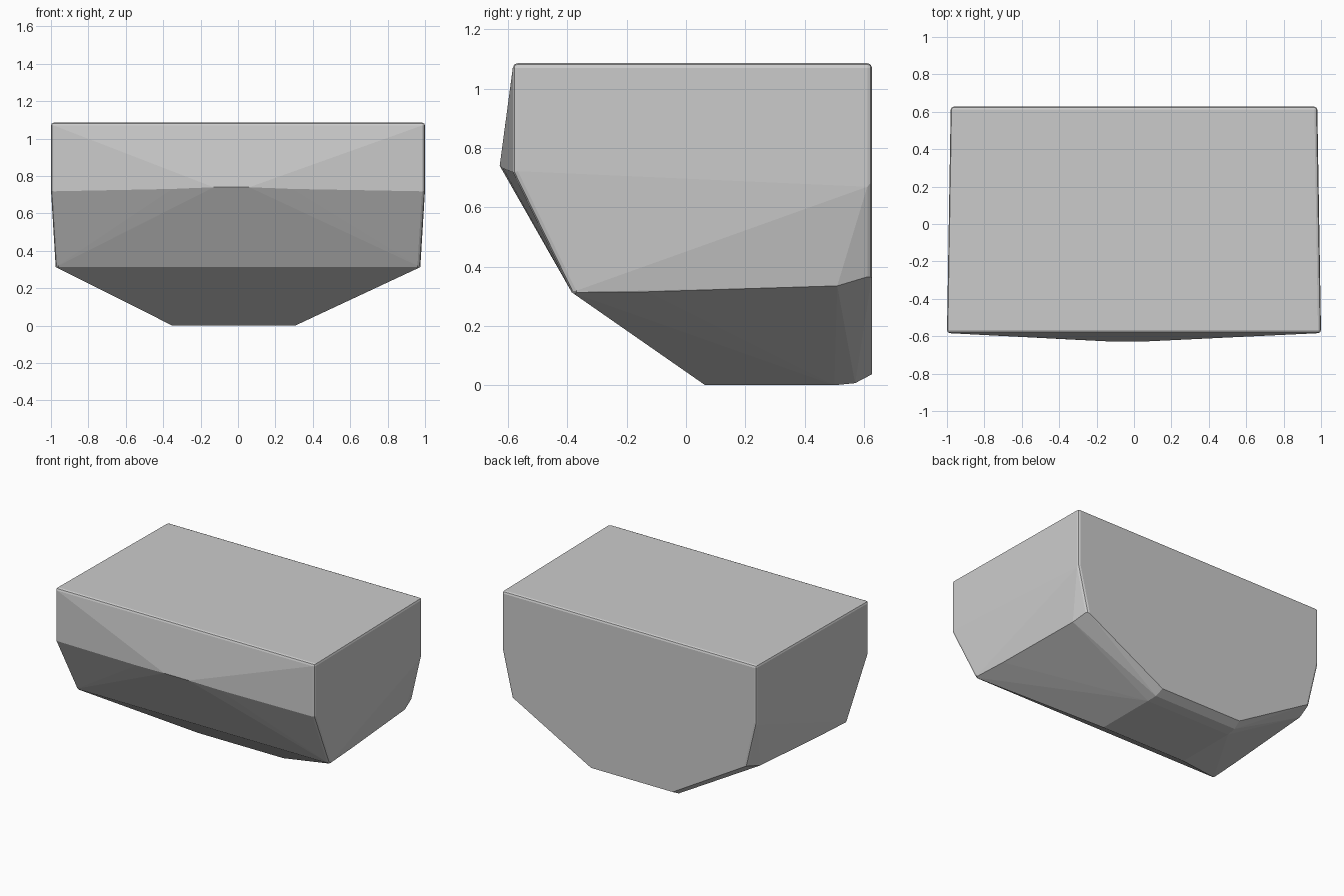
import bpy, bmesh

if "Cube" in bpy.data.objects:
    bpy.data.objects.remove(bpy.data.objects["Cube"])

def both_sides(x, y, z):
    return [(-x, y, z), (x, y, z)]

# Key corners of the faceted shell
corners = []
corners += both_sides(0.98, 0.627, 1.086)     # top back
corners += both_sides(1.0, -0.583, 1.086)     # top front
corners += both_sides(1.0, -0.583, 0.718)     # front ridge ends
corners += both_sides(0.975, -0.385, 0.313)   # lower front ends
corners += both_sides(0.96, -0.13, 0.315)     # lower side edge
corners += both_sides(0.928, 0.51, 0.335)     # side chamfer start
corners += both_sides(0.905, 0.627, 0.37)     # back lower corners
corners += both_sides(0.98, 0.627, 0.685)     # back side break

# Bulging front ridge
corners += [(-0.35, -0.617, 0.731), (-0.13, -0.628, 0.74),
            (0.06, -0.628, 0.74), (0.29, -0.617, 0.731)]

# Base and its chamfer to the back face
for x in (-0.35, 0.305):
    corners += [(x, 0.065, 0.0), (x, 0.5, 0.0),
                (x * 0.98, 0.57, 0.007), (x * 0.96, 0.627, 0.037)]

bm = bmesh.new()
for c in corners:
    bm.verts.new(c)
bmesh.ops.convex_hull(bm, input=bm.verts[:])
loose = [v for v in bm.verts if not v.link_faces]
bmesh.ops.delete(bm, geom=loose, context='VERTS')
bmesh.ops.dissolve_limit(bm, angle_limit=0.015, verts=bm.verts[:], edges=bm.edges[:])

# Soften the near-square edges only
sharp = [e for e in bm.edges if e.calc_face_angle(0) > 1.2]
bmesh.ops.bevel(bm, geom=sharp, offset=0.016, segments=2, profile=0.5,
                affect='EDGES', clamp_overlap=True)
bmesh.ops.recalc_face_normals(bm, faces=bm.faces[:])

mesh = bpy.data.meshes.new("faceted_shell")
bm.to_mesh(mesh)
bm.free()
shell = bpy.data.objects.new("faceted_shell", mesh)
bpy.context.collection.objects.link(shell)
